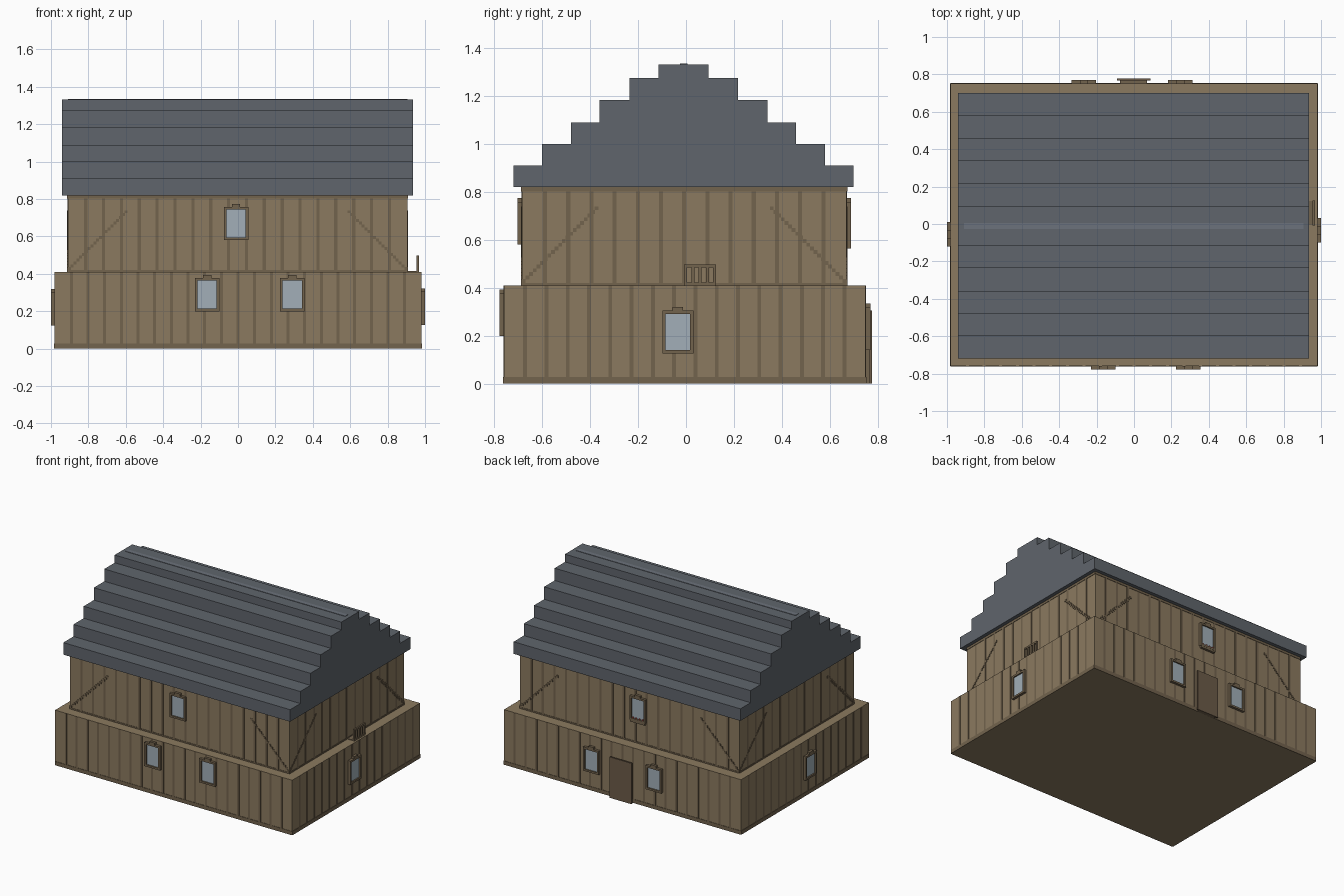
import bpy, bmesh
from mathutils import Vector

if "Cube" in bpy.data.objects:
    bpy.data.objects.remove(bpy.data.objects["Cube"])


def material(name, rgb):
    m = bpy.data.materials.new(name)
    m.diffuse_color = (*rgb, 1)
    m.use_nodes = True
    m.node_tree.nodes["Principled BSDF"].inputs["Base Color"].default_value = m.diffuse_color
    return m


WALL = material("plank_wood", (0.26, 0.195, 0.115))
TRIM = material("dark_wood", (0.17, 0.125, 0.075))
DOOR = material("door_wood", (0.15, 0.105, 0.065))
ROOF = material("slate", (0.115, 0.13, 0.15))
RIDGE = material("ridge_slate", (0.15, 0.17, 0.20))
GLASS = material("glass", (0.36, 0.43, 0.48))
FLOWER = material("flower", (0.5, 0.1, 0.08))


def boxes(name, spans, mat):
    """One object from boxes given as (x0, x1, y0, y1, z0, z1)."""
    bm = bmesh.new()
    for s in spans:
        lo, hi = Vector(s[0::2]), Vector(s[1::2])
        vs = bmesh.ops.create_cube(bm, size=1)["verts"]
        for v in vs:
            for i in range(3):
                v.co[i] = hi[i] if v.co[i] > 0 else lo[i]
    bmesh.ops.recalc_face_normals(bm, faces=bm.faces)
    me = bpy.data.meshes.new(name)
    bm.to_mesh(me)
    bm.free()
    me.materials.append(mat)
    ob = bpy.data.objects.new(name, me)
    bpy.context.collection.objects.link(ob)
    return ob


def on_side(side, plane, u0, u1, z0, z1, d0, d1):
    """Box on a wall: u runs along the wall, d is distance outwards."""
    sign = -1 if side in ("front", "left") else 1
    a, b = sorted((plane + sign * d0, plane + sign * d1))
    if side in ("front", "back"):
        return (u0, u1, a, b, z0, z1)
    return (a, b, u0, u1, z0, z1)


# storeys
LOW = {"front": -0.76, "back": 0.75, "left": -0.98, "right": 0.98}
UP = {"front": -0.685, "back": 0.67, "left": -0.91, "right": 0.905}
boxes("lower_storey", [(-0.98, 0.98, -0.76, 0.75, 0, 0.41)], WALL)
boxes("upper_storey", [(-0.91, 0.905, -0.685, 0.67, 0.41, 0.825)], WALL)

# planks, edge bands and stepped diagonal braces on every wall
T = 0.002
for label, planes, z0, z1, pitch, wid in (("lower", LOW, 0, 0.41, 0.09, 0.016),
                                          ("upper", UP, 0.41, 0.82, 0.0945, 0.017)):
    battens, bands, braces = [], [], []
    for side, p in planes.items():
        ends = ("left", "right") if side in ("front", "back") else ("front", "back")
        a, b = planes[ends[0]], planes[ends[1]]
        n = round((b - a) / pitch)
        for i in range(1, n):
            u = a + (b - a) * i / n
            battens.append(on_side(side, p, u - wid / 2, u + wid / 2, z0, z1, -0.004, T))
        if label == "lower":
            bands.append(on_side(side, p, a, b, 0, 0.028, -0.004, T * 1.5))
        else:
            bands.append(on_side(side, p, a, b, 0.803, 0.82, -0.004, T * 1.5))
            bands.append(on_side(side, p, a, b, 0.41, 0.42, -0.004, T * 1.5))
            for i in range(21):
                o, z = i * 0.0152, 0.42 + i * 0.0152
                for u in (a + o, b - o - 0.016):
                    braces.append(on_side(side, p, u, u + 0.016, z, z + 0.016, -0.004, T * 2))
    boxes(label + "_battens", battens, TRIM)
    boxes(label + "_bands", bands, TRIM)
    if braces:
        boxes("diagonal_braces", braces, TRIM)

# stepped roof with overhang, one solid course per step
steps = [(0.71, 0.82, 0.91), (0.59, 0.91, 1.0), (0.47, 1.0, 1.09),
         (0.35, 1.09, 1.183), (0.226, 1.183, 1.275), (0.104, 1.275, 1.333)]
half = [(s[0], z) for s in steps for z in s[1:]]
outline = [(y - 0.01, z) for y, z in half] + [(-y - 0.01, z) for y, z in reversed(half)]
bm = bmesh.new()
face = bm.faces.new([bm.verts.new((-0.94, y, z)) for y, z in outline])
ext = bmesh.ops.extrude_face_region(bm, geom=[face])["geom"]
bmesh.ops.translate(bm, vec=(1.875, 0, 0),
                    verts=[g for g in ext if isinstance(g, bmesh.types.BMVert)])
bmesh.ops.recalc_face_normals(bm, faces=bm.faces)
me = bpy.data.meshes.new("stepped_roof")
bm.to_mesh(me)
bm.free()
me.materials.append(ROOF)
bpy.context.collection.objects.link(bpy.data.objects.new("stepped_roof", me))
boxes("ridge_strip", [(-0.91, 0.905, -0.026, 0.006, 1.32, 1.336)], RIDGE)


# windows: frame bars, top ornament and pane
def window(name, side, plane, u, z0, h=0.178):
    w, t, d = 0.065, 0.014, 0.019
    z1 = z0 + h
    parts = [(u - w, u - w + t, z0, z1), (u + w - t, u + w, z0, z1),
             (u - w + t, u + w - t, z0, z0 + t), (u - w + t, u + w - t, z1 - t, z1),
             (u - 0.022, u + 0.022, z1, z1 + 0.016)]
    boxes(name + "_frame", [on_side(side, plane, *q, -0.005, d) for q in parts], TRIM)
    boxes(name + "_pane", [on_side(side, plane, u - w + t, u + w - t, z0 + t, z1 - t,
                                   -0.005, 0.009)], GLASS)


window("front_left_window", "front", LOW["front"], -0.165, 0.20)
window("front_right_window", "front", LOW["front"], 0.29, 0.20)
window("front_upper_window", "front", UP["front"], -0.01, 0.58)
window("right_window", "right", LOW["right"], -0.034, 0.127)
window("left_window", "left", LOW["left"], -0.055, 0.125)
window("back_window_a", "back", LOW["back"], 0.248, 0.14)
window("back_window_b", "back", LOW["back"], -0.268, 0.14)
window("back_upper_window", "back", UP["back"], -0.08, 0.58)

# sill and tiny flowers under the upper back window
p = UP["back"]
boxes("flower_sill", [on_side("back", p, -0.14, -0.02, 0.565, 0.582, -0.005, 0.018)], TRIM)
boxes("flowers", [on_side("back", p, -0.125 + i * 0.027, -0.116 + i * 0.027,
                          0.594, 0.602, 0.005, 0.018) for i in range(4)], FLOWER)

# back door: inner frame and proud leaf
p = LOW["back"]
boxes("door_frame", [on_side("back", p, -0.075, 0.07, 0, 0.29, -0.005, 0.016)], TRIM)
boxes("door_leaf", [on_side("back", p, -0.092, 0.087, 0, 0.305, 0.016, 0.027)], DOOR)

# small balcony rail on the right ledge
rail = [(0.955, 0.967, -0.008, 0.126, z, z + 0.013) for z in (0.41, 0.485)]
rail += [(0.955, 0.967, y, y + 0.013, 0.42, 0.488)
         for y in (-0.008 + i * 0.0302 for i in range(5))]
boxes("balcony_rail", rail, TRIM)
boxes("balcony_floor", [(0.90, 0.955, -0.005, 0.123, 0.405, 0.415)], TRIM)
